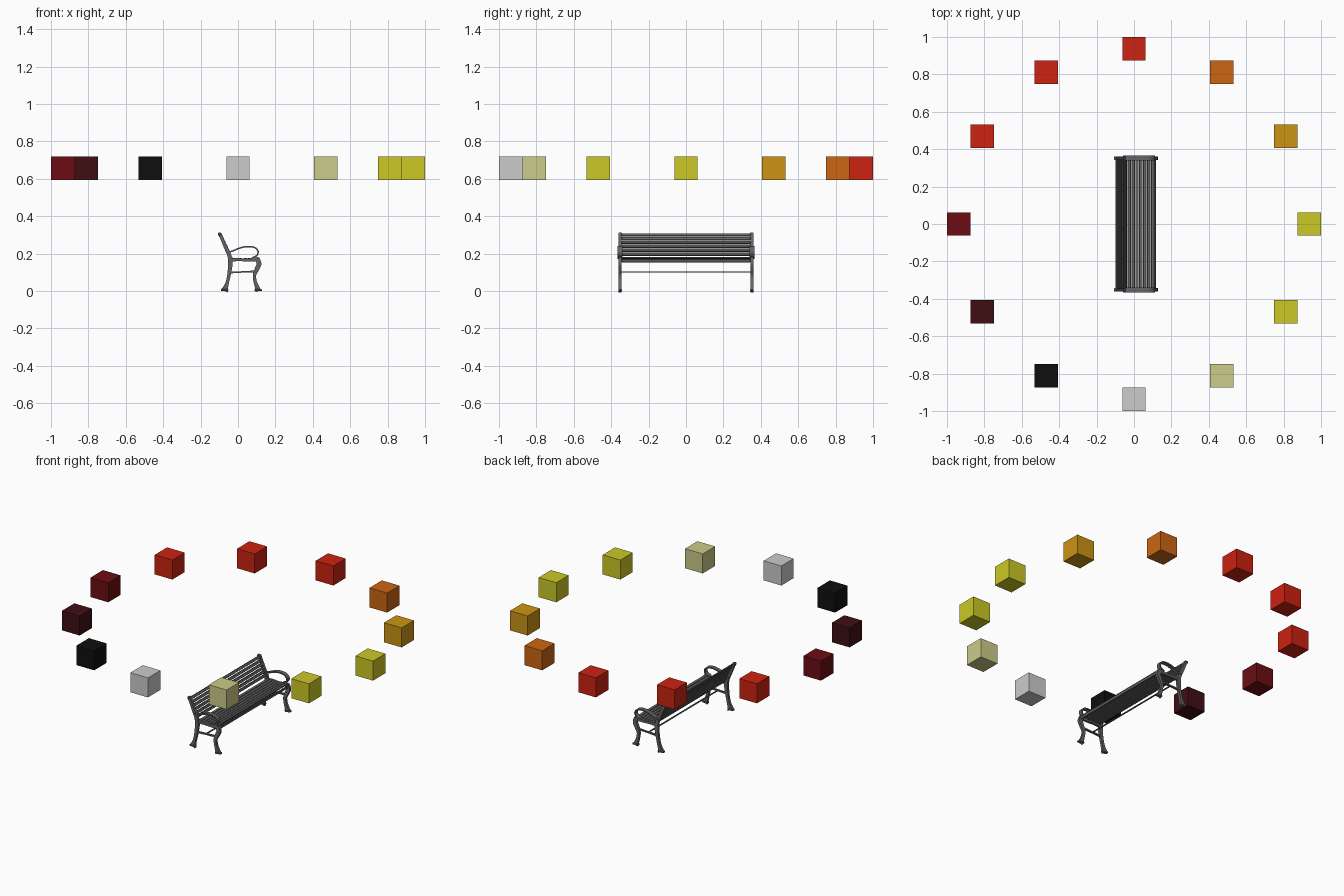
import bpy, bmesh, math
from mathutils import Vector, Matrix

default = bpy.data.objects.get("Cube")
if default:
    bpy.data.objects.remove(default, do_unlink=True)


def material(name, *srgb):
    """Flat material from 0-255 screen values."""
    lin = [(c / 255 / 12.92) if c < 11 else ((c / 255 + 0.055) / 1.055) ** 2.4 for c in srgb]
    m = bpy.data.materials.new(name)
    m.use_nodes = True
    m.diffuse_color = (*lin, 1)
    m.node_tree.nodes["Principled BSDF"].inputs["Base Color"].default_value = (*lin, 1)
    return m


iron = material("charcoal", 100, 100, 100)
yellow = material("yellow", 204, 200, 38)
amber = material("amber", 204, 148, 20)
orange = material("orange", 204, 102, 20)
red = material("red", 204, 34, 17)
crimson = material("dark red", 107, 13, 19)
maroon = material("maroon", 64, 15, 19)
black = material("black", 15, 15, 15)
silver = material("light grey", 204, 204, 204)
khaki = material("khaki", 204, 204, 138)


def finish(name, bm, mat, smooth=False):
    bmesh.ops.recalc_face_normals(bm, faces=bm.faces)
    me = bpy.data.meshes.new(name)
    bm.to_mesh(me)
    bm.free()
    me.materials.append(mat)
    ob = bpy.data.objects.new(name, me)
    bpy.context.collection.objects.link(ob)
    if smooth:
        bpy.ops.object.select_all(action='DESELECT')
        ob.select_set(True)
        bpy.context.view_layer.objects.active = ob
        bpy.ops.object.shade_smooth_by_angle(angle=math.radians(40))
    return ob


def box(name, center, size, mat, tilt=0, bevel=0):
    bm = bmesh.new()
    bmesh.ops.create_cube(bm, size=1)
    bmesh.ops.scale(bm, vec=size, verts=bm.verts)
    if bevel:
        bmesh.ops.bevel(bm, geom=bm.edges[:], offset=bevel, segments=1, affect='EDGES')
    bmesh.ops.transform(bm, verts=bm.verts,
                        matrix=Matrix.Translation(center) @ Matrix.Rotation(tilt, 4, 'Y'))
    return finish(name, bm, mat)


def spline(pts, steps=5):
    """Catmull-Rom through the points."""
    p = [Vector(q) for q in pts]
    p = [2 * p[0] - p[1]] + p + [2 * p[-1] - p[-2]]
    out = []
    for a, b, c, d in zip(p, p[1:], p[2:], p[3:]):
        for i in range(steps):
            t = i / steps
            out.append(0.5 * (2 * b + (c - a) * t + (2 * a - 5 * b + 4 * c - d) * t * t
                              + (3 * b - a - 3 * c + d) * t ** 3))
    return out + [p[-2]]


def casting(name, pts, y, depth):
    """Flat iron bar following (x, z, half width) points, extruded along y."""
    path = spline(pts)
    bm = bmesh.new()
    rings = []
    for i, q in enumerate(path):
        t = path[min(i + 1, len(path) - 1)] - path[max(i - 1, 0)]
        n = Vector((-t.y, t.x)).normalized() * q.z
        rings.append([bm.verts.new((q.x + s * n.x, y + e * depth / 2, q.y + s * n.y))
                      for s, e in ((-1, -1), (1, -1), (1, 1), (-1, 1))])
    for a, b in zip(rings, rings[1:]):
        for k in range(4):
            bm.faces.new((a[k], a[(k + 1) % 4], b[(k + 1) % 4], b[k]))
    bm.faces.new(rings[0])
    bm.faces.new(rings[-1])
    finish(name, bm, iron, smooth=True)


# Ring of coloured cubes, counter-clockwise from +x
ring = [yellow, amber, orange, red, red, red, crimson, maroon, black, silver, khaki, yellow]
for i, mat in enumerate(ring):
    a = i * math.tau / len(ring)
    box(f"ring_cube_{i + 1}", (0.9375 * math.cos(a), 0.9375 * math.sin(a), 0.657), (0.125,) * 3, mat)

# Cast iron end frames: (x, z, half width)
back_post = [(-0.097, 0.305, 0.010), (-0.085, 0.28, 0.009), (-0.066, 0.235, 0.010),
             (-0.046, 0.19, 0.011), (-0.041, 0.15, 0.012), (-0.046, 0.10, 0.010),
             (-0.056, 0.05, 0.009), (-0.066, 0.02, 0.013), (-0.073, 0, 0.020)]
front_leg = [(0.103, 0.175, 0.012), (0.112, 0.145, 0.013), (0.100, 0.115, 0.012),
             (0.088, 0.085, 0.009), (0.092, 0.05, 0.009), (0.102, 0.02, 0.012),
             (0.109, 0, 0.017)]
seat_rail = [(-0.045, 0.165, 0.010), (0, 0.168, 0.008), (0.05, 0.166, 0.008), (0.108, 0.170, 0.012)]
arm = [(-0.058, 0.206, 0.004), (-0.03, 0.214, 0.004), (0.01, 0.230, 0.004), (0.05, 0.238, 0.004),
       (0.088, 0.233, 0.004), (0.107, 0.213, 0.004), (0.101, 0.191, 0.004), (0.075, 0.176, 0.005)]
leg_brace = [(-0.046, 0.099, 0.005), (0.02, 0.102, 0.004), (0.092, 0.105, 0.005)]
for side, y in (("left", 0.352), ("right", -0.352)):
    casting(f"back_post_{side}", back_post, y, 0.016)
    casting(f"front_leg_{side}", front_leg, y, 0.016)
    casting(f"seat_rail_{side}", seat_rail, y, 0.014)
    casting(f"armrest_{side}", arm, y, 0.026)
    casting(f"leg_brace_{side}", leg_brace, y, 0.012)
    box(f"post_cap_{side}", (-0.098, y, 0.304), (0.018, 0.020, 0.016), iron, bevel=0.004)
    for part, x in (("back", -0.072), ("front", 0.108)):
        box(f"{part}_foot_{side}", (x, y, 0.005), (0.040, 0.020, 0.010), iron, bevel=0.002)


def slats(name, start, end, count, width, sag):
    """Row of long boards between two (x, z) points, bowed by sag."""
    a, b = Vector(start), Vector(end)
    d = b - a
    n = Vector((d.y, -d.x)).normalized()
    for i in range(count):
        t = i / (count - 1)
        p = a + d * t + n * sag * 4 * t * (1 - t)
        slope = d + n * sag * 4 * (1 - 2 * t)
        box(f"{name}_{i + 1}", (p.x, 0, p.y), (width, 0.69, 0.008), iron,
            tilt=-math.atan2(slope.y, slope.x), bevel=0.002)


# Seat and backrest boards, front edge board and lower stretcher
slats("seat_slat", (-0.026, 0.174), (0.100, 0.177), 7, 0.0185, 0.004)
slats("back_slat", (-0.044, 0.197), (-0.091, 0.300), 6, 0.0175, 0.003)
box("seat_front_slat", (0.112, 0, 0.163), (0.008, 0.69, 0.018), iron, tilt=0.2, bevel=0.002)
box("lower_stretcher", (0.02, 0, 0.102), (0.010, 0.70, 0.007), iron, bevel=0.002)
